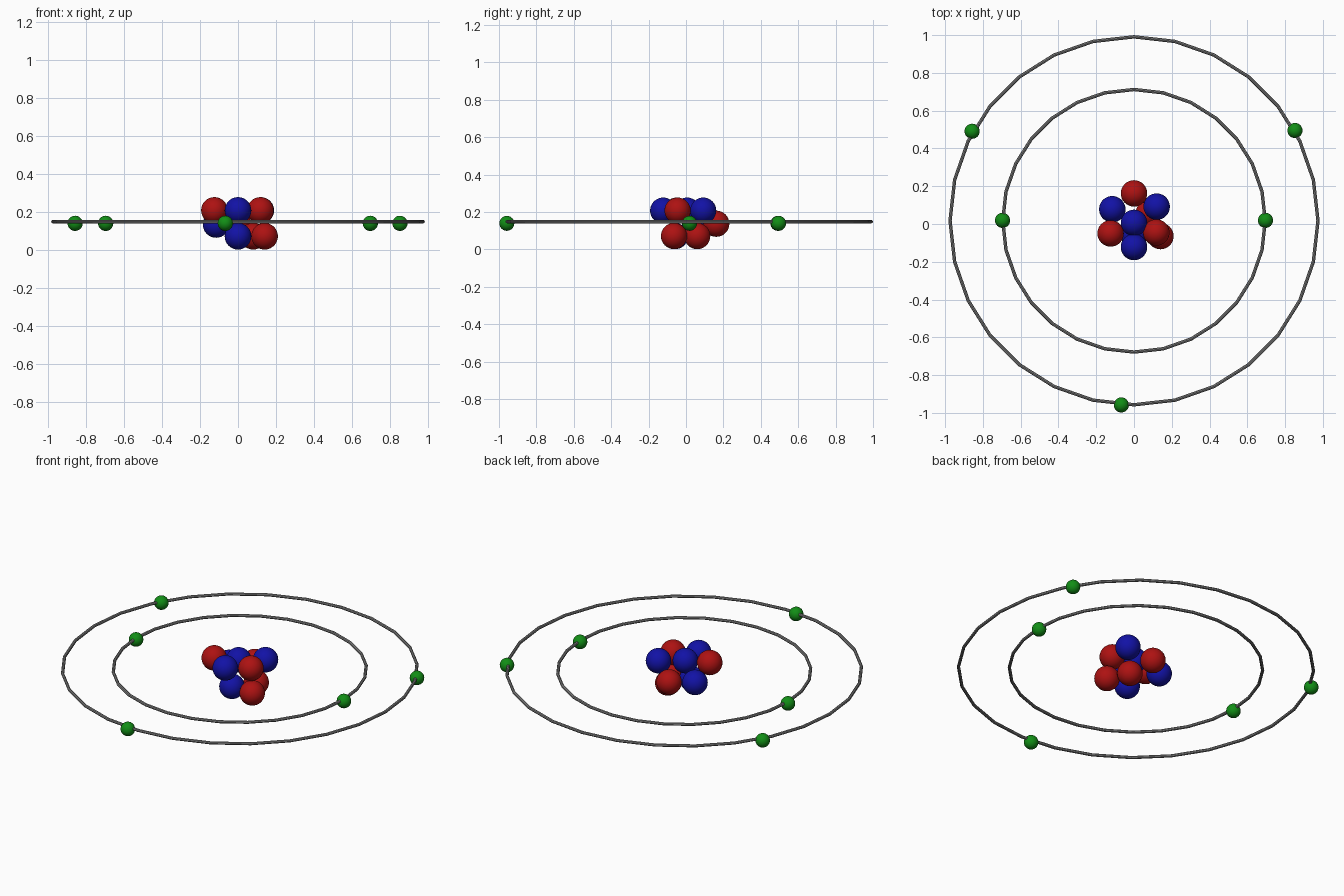
import bpy
from math import radians

if "Cube" in bpy.data.objects:
    bpy.data.objects.remove(bpy.data.objects["Cube"])


def material(name, rgb):
    m = bpy.data.materials.new(name)
    m.diffuse_color = (*rgb, 1)
    m.use_nodes = True
    m.node_tree.nodes["Principled BSDF"].inputs["Base Color"].default_value = m.diffuse_color
    return m


RED = material("red", (0.42, 0.006, 0.006))
BLUE = material("blue", (0.006, 0.006, 0.38))
GREEN = material("green", (0.006, 0.27, 0.008))
GREY = material("grey", (0.24, 0.24, 0.24))


def finish(name, mat, angle):
    ob = bpy.context.object
    ob.name = name
    ob.data.materials.append(mat)
    bpy.ops.object.shade_smooth_by_angle(angle=radians(angle))


def balls(name, mat, radius, centres):
    for i, c in enumerate(centres, 1):
        bpy.ops.mesh.primitive_uv_sphere_add(
            segments=32, ring_count=16, radius=radius, location=c)
        finish(f"{name}_{i}", mat, 40)


# Nucleus: five protons and five neutrons
balls("proton", RED, 0.07, [
    (0, 0.162, 0.137), (-0.124, -0.05, 0.207), (0.118, -0.045, 0.207),
    (0.14, -0.064, 0.071), (0.08, 0.06, 0.071)])
balls("neutron", BLUE, 0.07, [
    (-0.115, 0.078, 0.133), (0.12, 0.092, 0.207), (0, 0.006, 0.207),
    (0, -0.122, 0.207), (0, -0.058, 0.071)])

# Electrons on the two orbits
balls("inner_electron", GREEN, 0.04, [(s * 0.696, 0.019, 0.139) for s in (-1, 1)])
balls("outer_electron", GREEN, 0.04, [
    (-0.857, 0.491, 0.139), (0.852, 0.495, 0.139), (-0.067, -0.958, 0.139)])

# Orbit rings
for name, radius in (("inner_orbit", 0.695), ("outer_orbit", 0.974)):
    bpy.ops.mesh.primitive_torus_add(
        major_radius=radius, minor_radius=0.009, major_segments=28,
        minor_segments=8, location=(0, 0.017, 0.148))
    finish(name, GREY, 30)
